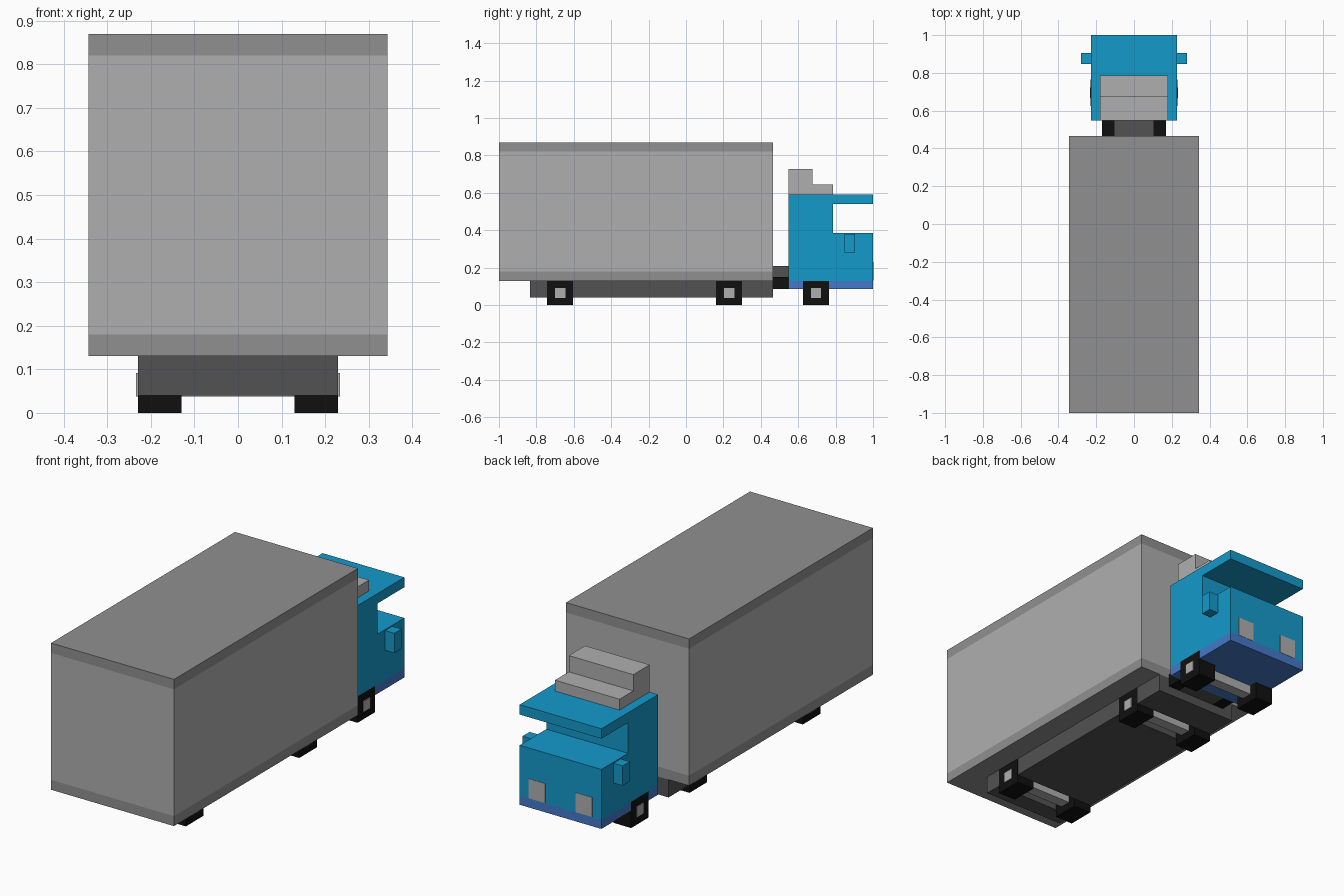
import bpy
import bmesh

if "Cube" in bpy.data.objects:
    bpy.data.objects.remove(bpy.data.objects["Cube"])


def material(name, r, g, b):
    m = bpy.data.materials.new(name)
    m.diffuse_color = (r, g, b, 1)
    m.use_nodes = True
    m.node_tree.nodes["Principled BSDF"].inputs["Base Color"].default_value = m.diffuse_color
    return m


BLUE = material("cab_blue", 0.007, 0.323, 0.6)
TRIM_BLUE = material("trim_blue", 0.06, 0.19, 0.58)
BLACK = material("rubber_black", 0.005, 0.005, 0.005)
DARK = material("chassis_grey", 0.085, 0.085, 0.085)
MID = material("band_grey", 0.28, 0.28, 0.28)
LIGHT = material("light_grey", 0.43, 0.43, 0.43)


def extrude(name, profile, x0, x1, mat):
    """Extrude a (y, z) side profile across the truck from x0 to x1."""
    bm = bmesh.new()
    face = bm.faces.new([bm.verts.new((x0, y, z)) for y, z in profile])
    moved = bmesh.ops.extrude_face_region(bm, geom=[face])["geom"]
    bmesh.ops.translate(bm, vec=(x1 - x0, 0, 0),
                        verts=[v for v in moved if isinstance(v, bmesh.types.BMVert)])
    bmesh.ops.recalc_face_normals(bm, faces=bm.faces)
    me = bpy.data.meshes.new(name)
    bm.to_mesh(me)
    bm.free()
    me.materials.append(mat)
    ob = bpy.data.objects.new(name, me)
    bpy.context.collection.objects.link(ob)
    return ob


def box(name, x, y, z, mat):
    (y0, y1), (z0, z1) = y, z
    return extrude(name, [(y0, z0), (y1, z0), (y1, z1), (y0, z1)], *x, mat)


def pair(name, x, y, z, mat):
    """Box on the +x side, mirrored to the -x side."""
    ob = box(name, x, y, z, mat)
    ob.modifiers.new("Mirror", "MIRROR").use_axis[0] = True
    return ob


# Cargo box with darker top and bottom bands
W = (-0.343, 0.343)
LEN = (-1.0, 0.466)
box("cargo_bottom_band", W, LEN, (0.13, 0.18), MID)
box("cargo_box", W, LEN, (0.18, 0.82), LIGHT)
box("cargo_top_band", W, LEN, (0.82, 0.87), MID)

# Trailer chassis, interrupted by the wheel bays
for i, span in enumerate([(-0.833, -0.743), (-0.604, 0.16), (0.30, 0.466)]):
    box(f"trailer_chassis_{i}", (-0.229, 0.229), span, (0.04, 0.13), DARK)

# Square wheels with an axle whose ends form the hubs
for name, y in (("rear", -0.673), ("middle", 0.23), ("front", 0.695)):
    pair(f"{name}_wheels", (0.13, 0.2295), (y - 0.07, y + 0.07), (0, 0.13), BLACK)
    box(f"{name}_axle", (-0.234, 0.234), (y - 0.028, y + 0.028), (0.038, 0.092), LIGHT)

# Coupling between trailer and cab
box("coupling", (-0.105, 0.105), (0.466, 0.547), (0.085, 0.21), DARK)
pair("coupling_rails", (0.105, 0.17), (0.466, 0.547), (0.085, 0.15), BLACK)

# Cab: C-shaped side profile leaves the window opening
C = (-0.228, 0.228)
box("cab_sill", C, (0.547, 1.0), (0.085, 0.13), TRIM_BLUE)
extrude("cab", [(0.547, 0.13), (1.0, 0.13), (1.0, 0.385), (0.787, 0.385),
                (0.787, 0.54), (1.0, 0.54), (1.0, 0.59), (0.547, 0.59)], *C, BLUE)

# Stepped wind deflector on the cab roof
extrude("wind_deflector", [(0.547, 0.59), (0.787, 0.59), (0.787, 0.645),
                           (0.677, 0.645), (0.677, 0.727), (0.547, 0.727)],
        -0.18, 0.18, LIGHT)

# Side mirrors and headlights
pair("side_mirrors", (0.228, 0.28), (0.847, 0.904), (0.28, 0.38), BLUE)
pair("headlights", (0.085, 0.178), (0.99, 1.0015), (0.132, 0.23), LIGHT)
